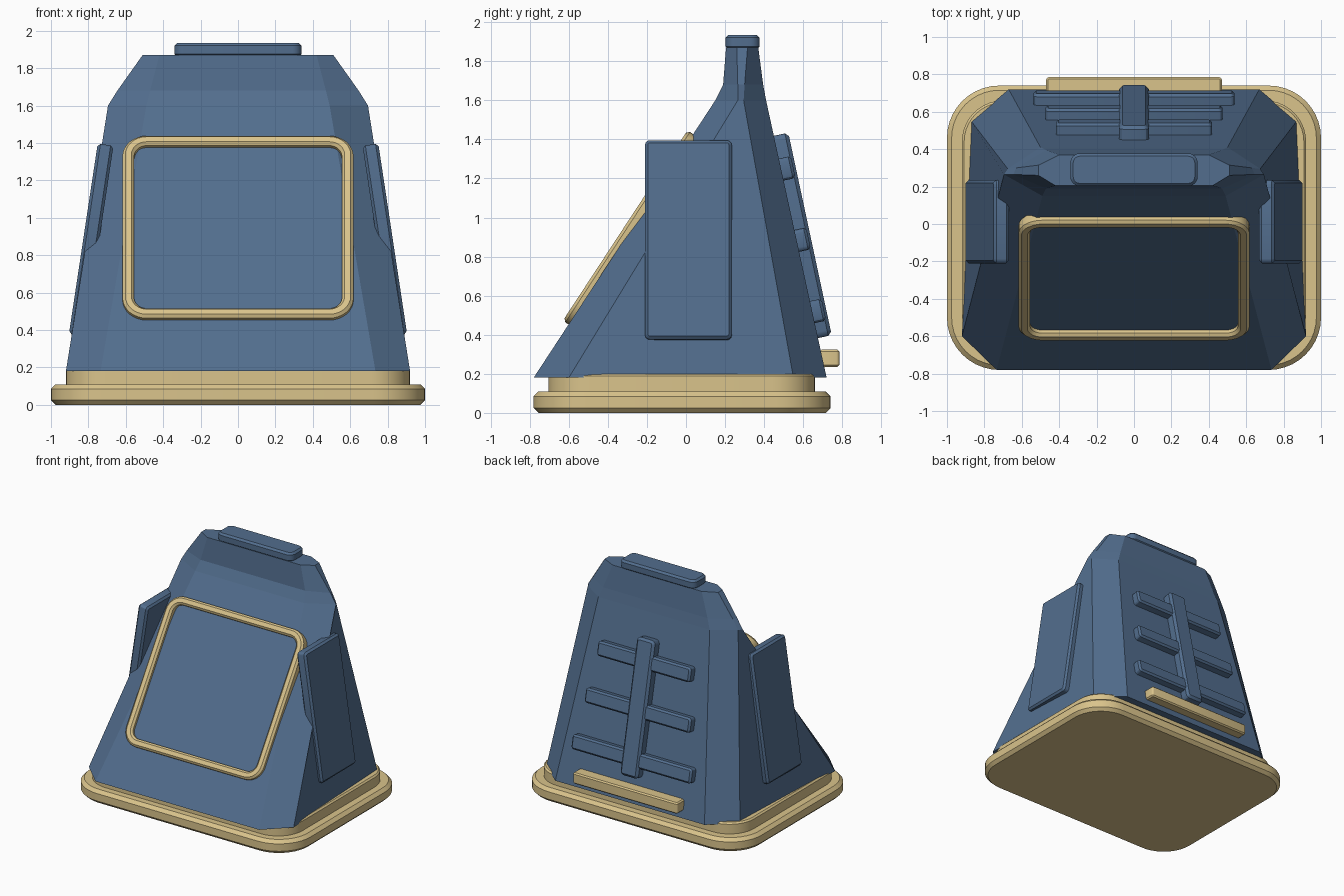
import bpy, bmesh, math
from mathutils import Vector, Matrix

cube = bpy.data.objects.get("Cube")
if cube:
    bpy.data.objects.remove(cube, do_unlink=True)


def material(name, rgb, rough=0.6):
    m = bpy.data.materials.new(name)
    m.use_nodes = True
    m.diffuse_color = (*rgb, 1)
    bsdf = m.node_tree.nodes["Principled BSDF"]
    bsdf.inputs["Base Color"].default_value = (*rgb, 1)
    bsdf.inputs["Roughness"].default_value = rough
    return m


BLUE = material("slate blue", (0.085, 0.155, 0.27))
GOLD = material("pale gold", (0.70, 0.55, 0.26))


def loft(name, rings, mat, closed=False, smooth=True, matrix=Matrix()):
    """Skin rings of equal length; cap the ends, or join last to first."""
    bm = bmesh.new()
    loops = [[bm.verts.new(p) for p in ring] for ring in rings]
    pairs = list(zip(loops, loops[1:]))
    if closed:
        pairs.append((loops[-1], loops[0]))
    else:
        bm.faces.new(loops[0][::-1])
        bm.faces.new(loops[-1])
    n = len(loops[0])
    for a, b in pairs:
        for i in range(n):
            j = (i + 1) % n
            bm.faces.new((a[i], a[j], b[j], b[i]))
    bmesh.ops.recalc_face_normals(bm, faces=bm.faces)
    mesh = bpy.data.meshes.new(name)
    bm.to_mesh(mesh)
    bm.free()
    mesh.materials.append(mat)
    ob = bpy.data.objects.new(name, mesh)
    bpy.context.collection.objects.link(ob)
    ob.matrix_world = matrix
    if smooth:
        bpy.ops.object.select_all(action='DESELECT')
        ob.select_set(True)
        bpy.context.view_layer.objects.active = ob
        bpy.ops.object.shade_smooth_by_angle(angle=math.radians(30))
    return ob


def rounded_rect(w, h, r, z, seg=6):
    pts = []
    corners = ((1, 1), (-1, 1), (-1, -1), (1, -1))
    for k, (sx, sy) in enumerate(corners):
        for i in range(seg + 1):
            a = math.pi / 2 * (k + i / seg)
            pts.append((sx * (w / 2 - r) + r * math.cos(a),
                        sy * (h / 2 - r) + r * math.sin(a), z))
    return pts


def slab(name, w, h, t, r, bevel, mat, loc, rot=Matrix(), seg=6):
    """Rounded plate with chamfered rims, thickness along local z."""
    b2 = 2 * bevel
    rings = [rounded_rect(w - d, h - d, r - d / 2, z, seg) for d, z in
             ((b2, -t / 2), (0, bevel - t / 2), (0, t / 2 - bevel), (b2, t / 2))]
    return loft(name, rings, mat, matrix=Matrix.Translation(loc) @ rot)


# Stepped base
slab("base_plinth", 2.0, 1.52, 0.11, 0.28, 0.025, GOLD, (0, -0.02, 0.055), seg=10)
slab("upper_plinth", 1.84, 1.365, 0.11, 0.22, 0.012, GOLD, (0, -0.022, 0.145), seg=10)

# Tapered body: half sections from front corner to back corner, then mirrored
sections = [
    (0.18, (0.735, -0.78), (0.92, -0.60), (0.87, 0.55), (0.67, 0.72)),
    (1.60, (0.49, 0.15), (0.695, 0.265), (0.675, 0.295), (0.50, 0.41)),
    (1.68, (0.47, 0.19), (0.645, 0.265), (0.63, 0.30), (0.47, 0.395)),
    (1.87, (0.42, 0.205), (0.51, 0.26), (0.51, 0.315), (0.40, 0.37)),
]
rings = []
for z, *half in sections:
    rings.append([(x, y, z) for x, y in half] + [(-x, y, z) for x, y in half[::-1]])
loft("body", rings, BLUE, smooth=False)

# Top cap plate
slab("top_plate", 0.68, 0.175, 0.075, 0.05, 0.015, BLUE, (0, 0.29, 1.898))

# Front frame lying on the sloped face
front_tilt = math.atan2(0.93 + 0.52, 0.93 + 0.02)
frame_w, frame_h, rim = 1.235, 1.165, 0.062
profile = [(0, -0.03), (0, 0.02), (0.015, 0.035), (rim - 0.015, 0.035),
           (rim, 0.02), (rim, -0.03)]
frame_rings = [rounded_rect(frame_w - 2 * d, frame_h - 2 * d, 0.13 - d, z, 8)
               for d, z in profile]
loft("front_frame", frame_rings, GOLD, closed=True,
     matrix=Matrix.Translation((0, -0.282, 0.94)) @ Matrix.Rotation(front_tilt, 4, 'X'))

# Leaning side panels
for side, label in ((1, "left"), (-1, "right")):
    lean = Matrix.Rotation(side * math.radians(81.4), 4, 'Y')
    slab(label + "_side_panel", 1.03, 0.445, 0.085, 0.025, 0.015, BLUE,
         (side * 0.785, 0.012, 0.882), lean, seg=3)

# Ribs and spine on the back face
back_rot = Matrix.Rotation(-math.radians(77.9), 4, 'X')
back_normal = back_rot @ Vector((0, 0, 1))


def on_back(z, lift):
    return Vector((0, 0.753 - 0.215 * z, z)) + back_normal * lift


for i, (z, width) in enumerate(((0.515, 1.075), (0.88, 0.945), (1.245, 0.835))):
    slab(f"back_rib_{i + 1}", width, 0.115, 0.10, 0.022, 0.014, BLUE,
         on_back(z, 0.015), back_rot, seg=3)
slab("back_spine", 0.16, 1.06, 0.11, 0.03, 0.018, BLUE,
     on_back(0.90, 0.022), back_rot, seg=3)

# Gold bar low on the back
slab("back_bar", 0.94, 0.10, 0.09, 0.015, 0.01, GOLD, (0, 0.735, 0.28), seg=3)
